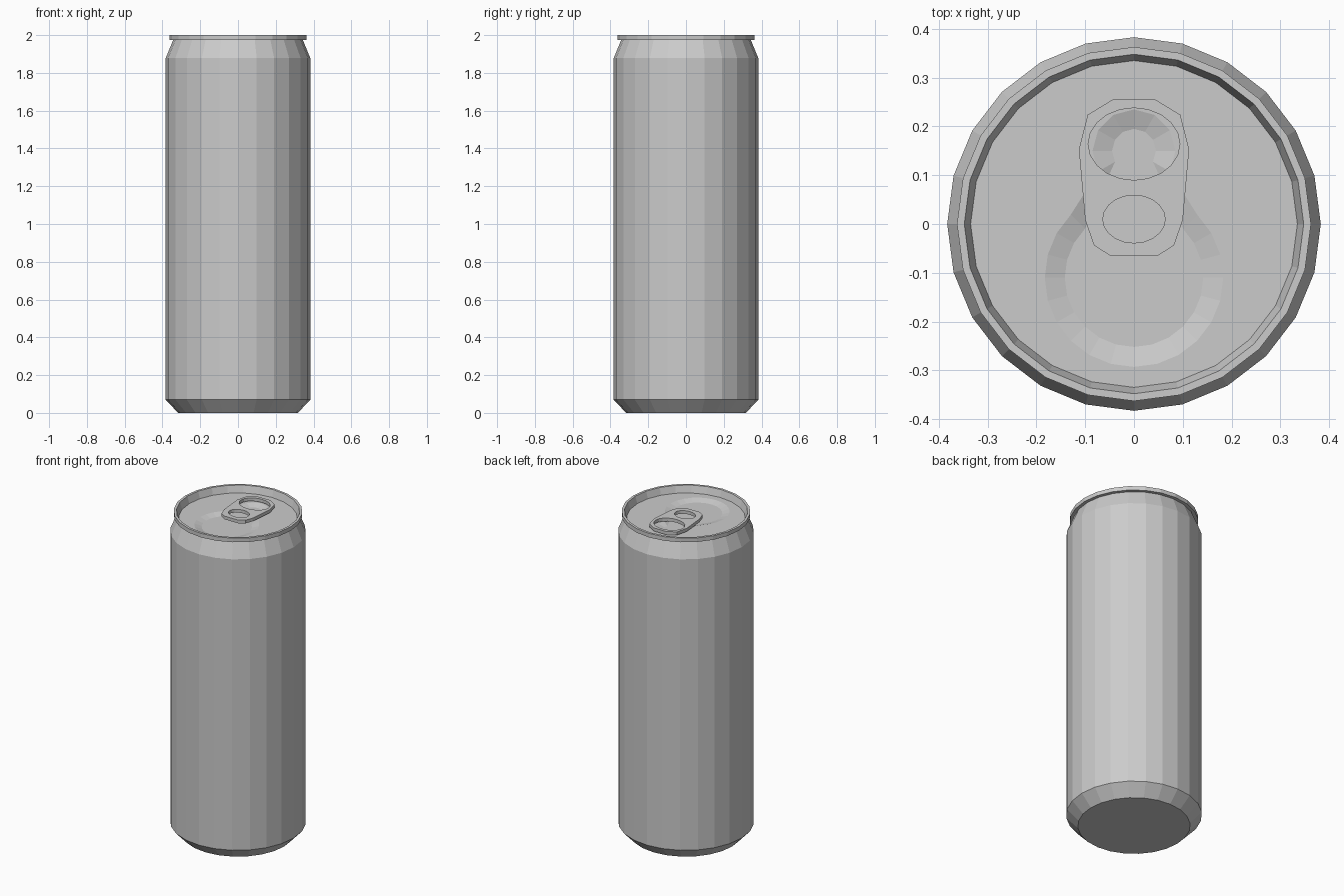
import bpy, bmesh
from math import cos, sin, radians, tau

if "Cube" in bpy.data.objects:
    bpy.data.objects.remove(bpy.data.objects["Cube"])

SIDES = 24
LID_Z = 1.957
FLOOR_Z = 1.945


def finish(bm, name):
    bmesh.ops.remove_doubles(bm, verts=bm.verts, dist=1e-5)
    bmesh.ops.recalc_face_normals(bm, faces=bm.faces)
    mesh = bpy.data.meshes.new(name)
    bm.to_mesh(mesh)
    bm.free()
    obj = bpy.data.objects.new(name, mesh)
    bpy.context.collection.objects.link(obj)
    return obj


def ellipse(cy, rx, ry, n):
    return [(rx * cos(tau * i / n), cy + ry * sin(tau * i / n)) for i in range(n)]


def mirror_half(half):
    return half + [(-x, y) for x, y in reversed(half) if abs(x) > 1e-6]


def loop(bm, pts, z):
    vs = [bm.verts.new((x, y, z)) for x, y in pts]
    es = [bm.edges.new((vs[i], vs[(i + 1) % len(vs)])) for i in range(len(vs))]
    return vs, es


def bridge(bm, a, b):
    n = len(a)
    for i in range(n):
        j = (i + 1) % n
        bm.faces.new((a[i], a[j], b[j], b[i]))


def fill(bm, edges):
    bmesh.ops.triangle_fill(bm, use_beauty=True, use_dissolve=False,
                            edges=edges, normal=(0, 0, 1))


def keyhole(big, small):
    # wide circle at the front, narrowing beneath the tab
    half = [(big * cos(radians(a)), -0.11 + big * sin(radians(a)))
            for a in range(-90, 46, 15)]
    half[0] = (0, -0.11 - big)
    half += [(small * cos(radians(a)), 0.15 + small * sin(radians(a)))
             for a in range(-30, 90, 30)]
    half.append((0, 0.15 + small))
    return mirror_half(half)


# Can: bottom, wall, shoulder, rim and recessed lid
bm = bmesh.new()
profile = [(0.317, 0), (0.383, 0.07), (0.383, 1.878), (0.343, 1.975),
           (0.363, 1.975), (0.363, 2.0), (0.348, 2.0), (0.335, LID_Z)]
rings = [loop(bm, ellipse(0, r, r, SIDES), z) for r, z in profile]
bm.faces.new(rings[0][0])
for lower, upper in zip(rings, rings[1:]):
    bridge(bm, lower[0], upper[0])

# Sunken panel in the lid
outer = loop(bm, keyhole(0.183, 0.085), LID_Z)
inner = loop(bm, keyhole(0.142, 0.045), FLOOR_Z)
bridge(bm, outer[0], inner[0])
fill(bm, rings[-1][1] + outer[1])
fill(bm, inner[1])
finish(bm, "can_body")

# Pull tab: outline plate with two oval holes
bm = bmesh.new()
outline = mirror_half([(0.047, -0.066), (0.082, -0.044), (0.1, 0.008),
                       (0.113, 0.153), (0.095, 0.224), (0.044, 0.255)])
edges = []
for pts in (outline, ellipse(0.164, 0.094, 0.074, 20), ellipse(0.01, 0.064, 0.049, 20)):
    edges += loop(bm, pts, 1.962)[1]
fill(bm, edges)
ret = bmesh.ops.extrude_face_region(bm, geom=bm.faces[:], use_keep_orig=True)
top = [g for g in ret["geom"] if isinstance(g, bmesh.types.BMVert)]
bmesh.ops.translate(bm, verts=top, vec=(0, 0, 0.02))
finish(bm, "pull_tab")
